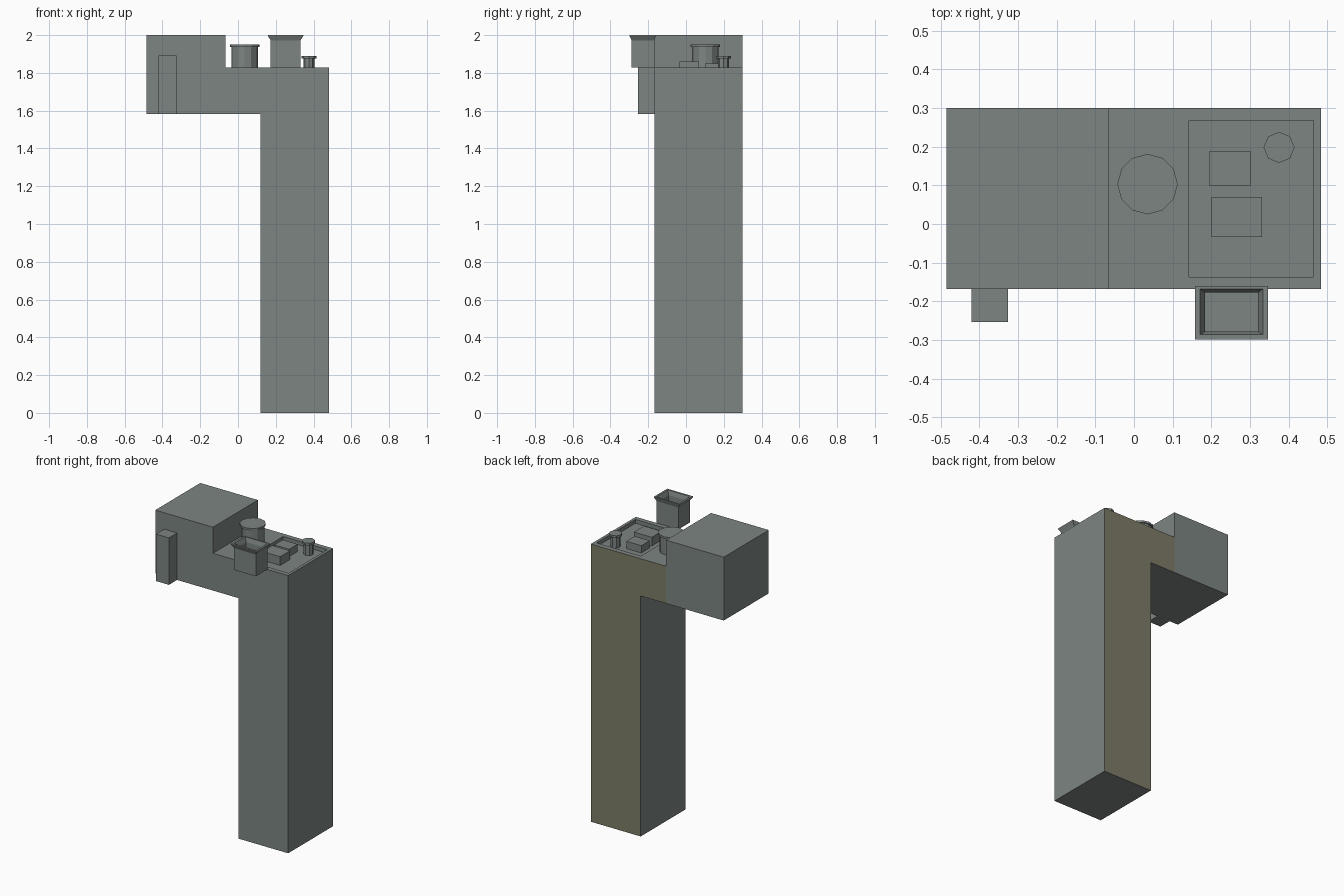
import bpy, bmesh, math

if "Cube" in bpy.data.objects:
    bpy.data.objects.remove(bpy.data.objects["Cube"])


def flat_colour(name, rgb):
    m = bpy.data.materials.new(name)
    m.diffuse_color = (*rgb, 1.0)
    m.use_nodes = True
    m.node_tree.nodes["Principled BSDF"].inputs["Base Color"].default_value = m.diffuse_color
    return m


GREY = flat_colour("weathered_grey", (0.205, 0.235, 0.223))
OLIVE = flat_colour("olive_grey", (0.205, 0.200, 0.136))


def rect(x0, x1, y0, y1, z):
    return [(x0, y0, z), (x1, y0, z), (x1, y1, z), (x0, y1, z)]


def circle(cx, cy, r, z, n):
    return [(cx + r * math.cos(math.tau * i / n),
             cy + r * math.sin(math.tau * i / n), z) for i in range(n)]


def loft(name, rings, olive_back=False):
    """Join stacked rings with flat faces and cap both ends."""
    bm = bmesh.new()
    loops = [[bm.verts.new(p) for p in ring] for ring in rings]
    n = len(loops[0])
    for a, b in zip(loops, loops[1:]):
        for i in range(n):
            j = (i + 1) % n
            bm.faces.new((a[i], a[j], b[j], b[i]))
    bm.faces.new(loops[0][::-1])
    bm.faces.new(loops[-1])
    bm.normal_update()
    # Outer rear faces carry the second colour
    for f in bm.faces:
        if olive_back and f.normal.y > 0.9 and f.calc_center_median().y > 0.29:
            f.material_index = 1
    me = bpy.data.meshes.new(name)
    bm.to_mesh(me)
    bm.free()
    me.materials.append(GREY)
    me.materials.append(OLIVE)
    ob = bpy.data.objects.new(name, me)
    bpy.context.collection.objects.link(ob)
    return ob


def box(name, x0, x1, y0, y1, z0, z1, olive_back=False):
    return loft(name, [rect(x0, x1, y0, y1, z0), rect(x0, x1, y0, y1, z1)], olive_back)


def vent(name, cx, cy, r_stem, r_cap, z0, z_cap, z1, n):
    levels = [(r_stem, z0), (r_stem, z_cap), (r_cap, z_cap), (r_cap, z1)]
    return loft(name, [circle(cx, cy, r, z, n) for r, z in levels])


ROOF, FLOOR, UNDER = 1.828, 1.803, 1.583

# Tower with a sunken roof
loft("tower", [
    rect(0.12, 0.483, -0.168, 0.30, 0.0),
    rect(0.12, 0.483, -0.168, 0.30, ROOF),
    rect(0.142, 0.464, -0.137, 0.267, ROOF),
    rect(0.142, 0.464, -0.137, 0.267, FLOOR),
], olive_back=True)

# Overhanging arm and raised end block
box("bridge", -0.065, 0.12, -0.168, 0.30, UNDER, ROOF, olive_back=True)
box("end_block", -0.485, -0.065, -0.168, 0.30, UNDER, 2.0)
box("front_pilaster", -0.42, -0.326, -0.253, -0.168, UNDER, 1.892)

# Roof equipment
box("roof_unit_front", 0.20, 0.331, -0.034, 0.07, FLOOR, 1.86)
box("roof_unit_back", 0.194, 0.303, 0.10, 0.187, FLOOR, 1.851)
vent("large_vent", 0.035, 0.103, 0.070, 0.078, ROOF, 1.937, 1.95, 12)
vent("small_vent", 0.375, 0.198, 0.029, 0.040, FLOOR, 1.875, 1.89, 8)

# Flared open hopper on the front wall
loft("hopper", [
    rect(0.173, 0.331, -0.288, -0.168, 1.828),
    rect(0.173, 0.331, -0.288, -0.168, 1.972),
    rect(0.158, 0.346, -0.299, -0.160, 1.996),
    rect(0.158, 0.346, -0.299, -0.160, 2.0),
    rect(0.171, 0.333, -0.286, -0.168, 2.0),
    rect(0.184, 0.321, -0.278, -0.177, 1.972),
    rect(0.184, 0.321, -0.278, -0.177, 1.90),
])
